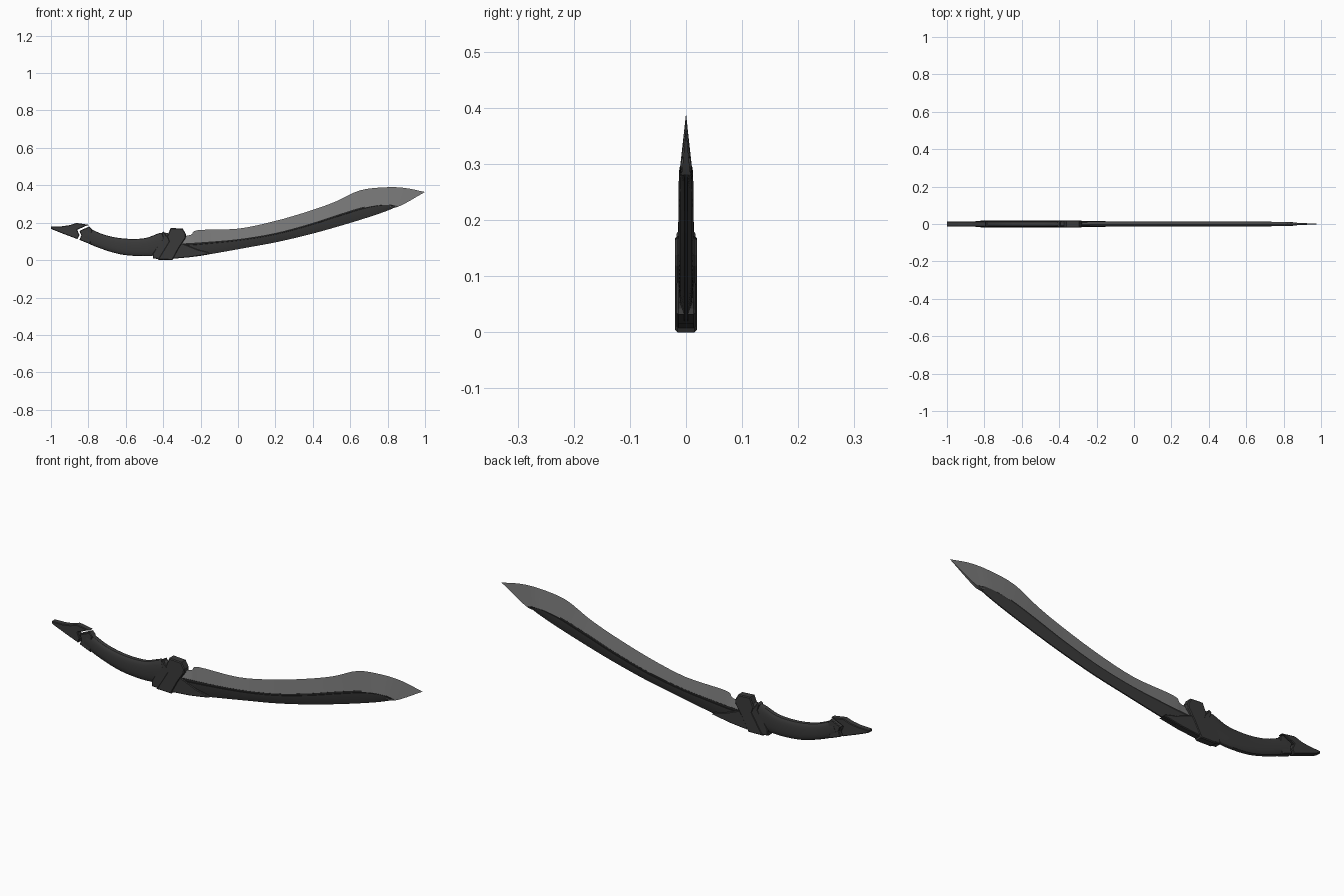
import bpy, bmesh, math
from mathutils import Vector

if "Cube" in bpy.data.objects:
    bpy.data.objects.remove(bpy.data.objects["Cube"])


def material(name, v):
    m = bpy.data.materials.new(name)
    m.diffuse_color = (v, v, v, 1)
    m.use_nodes = True
    m.node_tree.nodes["Principled BSDF"].inputs["Base Color"].default_value = m.diffuse_color
    return m


STEEL = material("blade steel", 0.19)
DARK = material("dark spine", 0.04)
TRIM = material("black trim", 0.018)
GRIP = material("charcoal grip", 0.042)


def smooth_path(pts, n=4):
    """Catmull-Rom curve through the points."""
    p = [Vector(q) for q in pts]
    p = [2 * p[0] - p[1]] + p + [2 * p[-1] - p[-2]]
    out = []
    for a, b, c, d in zip(p, p[1:], p[2:], p[3:]):
        for i in range(n):
            t = i / n
            out.append(0.5 * (2 * b + (c - a) * t + (2 * a - 5 * b + 4 * c - d) * t * t
                              + (3 * b - a - 3 * c + d) * t ** 3))
    return out + [p[-2]]


def finish(name, bm, mats, smooth=True):
    bmesh.ops.remove_doubles(bm, verts=bm.verts, dist=0.00005)
    bmesh.ops.recalc_face_normals(bm, faces=bm.faces)
    me = bpy.data.meshes.new(name)
    bm.to_mesh(me)
    bm.free()
    ob = bpy.data.objects.new(name, me)
    bpy.context.collection.objects.link(ob)
    for m in mats:
        me.materials.append(m)
    if smooth:
        bpy.context.view_layer.objects.active = ob
        ob.select_set(True)
        bpy.ops.object.shade_smooth_by_angle(angle=math.radians(28))
        ob.select_set(False)
    return ob


def ribbon(name, top, bottom, section, mats, width=lambda x: 1, trim_from=2):
    """Sweep a symmetric section (height fraction, half width) between two edge curves."""
    bm = bmesh.new()
    ring = [(t, y) for t, y in section] + [(t, -y) for t, y in reversed(section)]
    rows = []
    for a, b in zip(smooth_path(top), smooth_path(bottom)):
        row = []
        for t, y in ring:
            q = b.lerp(a, t)
            row.append(bm.verts.new((q.x, y * width(q.x), q.y)))
        rows.append(row)
    n = len(ring)
    for r, s in zip(rows, rows[1:]):
        for i in range(n):
            j = (i + 1) % n
            f = bm.faces.new((r[i], r[j], s[j], s[i]))
            if min(ring[i][0], ring[j][0]) >= trim_from:
                f.material_index = 1
    bm.faces.new(rows[0])
    bm.faces.new(rows[-1])
    return finish(name, bm, mats)


def plate(name, outline, half, mat, bevel=0.005):
    """Extruded outline with chamfered rims."""
    bm = bmesh.new()
    f = bm.faces.new([bm.verts.new((x, -half, z)) for x, z in outline])
    g = bmesh.ops.extrude_face_region(bm, geom=[f])
    bmesh.ops.translate(bm, vec=(0, 2 * half, 0),
                        verts=[v for v in g["geom"] if isinstance(v, bmesh.types.BMVert)])
    rims = [e for e in bm.edges if abs(e.verts[0].co.y - e.verts[1].co.y) < 1e-6]
    if bevel:
        bmesh.ops.bevel(bm, geom=rims, offset=bevel, segments=1, affect='EDGES')
    return finish(name, bm, [mat], False)


# Boundary between the bright blade and the dark spine
seam = [(-0.31, 0.088), (-0.25, 0.092), (-0.20, 0.095), (0.0, 0.112), (0.195, 0.144),
        (0.38, 0.193), (0.543, 0.246), (0.68, 0.287), (0.783, 0.301), (0.85, 0.289)]

# Blade: thin edge on top, pointed tip
edge = [(-0.31, 0.125), (-0.25, 0.136), (-0.215, 0.16), (0.0, 0.168), (0.195, 0.208),
        (0.38, 0.262), (0.52, 0.312), (0.65, 0.372), (0.783, 0.389), (0.89, 0.386), (1.0, 0.364)]
ribbon("blade", edge, [(x, z - 0.006) for x, z in seam] + [(1.0, 0.364)],
       [(0, 0.0105), (1, 0)], [STEEL],
       lambda x: 1 if x < 0.8 else max(0, (1.0 - x) / 0.2))

# Spine along the back of the blade
back = [(-0.36, 0.008), (-0.25, 0.017), (-0.17, 0.028), (0.06, 0.069), (0.22, 0.099),
        (0.40, 0.142), (0.56, 0.187), (0.70, 0.230), (0.79, 0.261), (0.852, 0.287)]
ribbon("spine", seam, back, [(0, 0.003), (0.4, 0.011), (0.84, 0.0135), (0.86, 0.0115), (1, 0.0105)],
       [DARK, TRIM], lambda x: 1 if x < 0.6 else 1 - 0.2 * (x - 0.6) / 0.25, 0.84)

# Socket that holds the blade root
plate("blade_socket", [(-0.36, 0.006), (-0.25, 0.016), (-0.15, 0.032), (-0.16, 0.042),
                       (-0.215, 0.056), (-0.30, 0.090), (-0.34, 0.09)], 0.0165, GRIP, 0.003)

# Curved grip with a rounded section
oval = []
for i in range(11):
    c = -math.cos(math.pi * i / 10)
    oval.append((0.5 + 0.5 * c, 0.005 + 0.0125 * math.sqrt(max(0, 1 - abs(c) ** 2.6))))
ribbon("grip", [(-0.80, 0.172), (-0.71, 0.134), (-0.607, 0.115), (-0.50, 0.117), (-0.42, 0.144), (-0.375, 0.146)],
       [(-0.835, 0.104), (-0.74, 0.064), (-0.634, 0.032), (-0.527, 0.021), (-0.447, 0.024), (-0.37, 0.03)],
       oval, [GRIP])

# Grip end with a jagged break
plate("grip_end", [(-0.848, 0.108), (-0.838, 0.133), (-0.848, 0.156), (-0.795, 0.180),
                   (-0.78, 0.163), (-0.79, 0.085)], 0.0165, GRIP, 0.003)

# Pommel, separated from the grip by a narrow gap
plate("pommel", [(-1.0, 0.168), (-0.99, 0.163), (-0.93, 0.139), (-0.858, 0.112), (-0.848, 0.134),
                 (-0.86, 0.162), (-0.815, 0.182), (-0.795, 0.188), (-0.864, 0.199), (-0.90, 0.187),
                 (-0.94, 0.181), (-1.0, 0.179)], 0.0145, GRIP, 0.003)

# Collar behind the guard
plate("collar", [(-0.455, 0.008), (-0.37, 0.004), (-0.35, 0.10), (-0.384, 0.132), (-0.397, 0.152),
                 (-0.408, 0.146), (-0.400, 0.118), (-0.44, 0.062), (-0.455, 0.035)], 0.0175, GRIP, 0.003)

# Slanted guard strap
plate("guard", [(-0.43, 0.002), (-0.35, 0.0), (-0.315, 0.065), (-0.28, 0.118), (-0.278, 0.138),
                (-0.295, 0.168), (-0.36, 0.172), (-0.38, 0.125), (-0.37, 0.10)], 0.0195, GRIP, 0.004)
